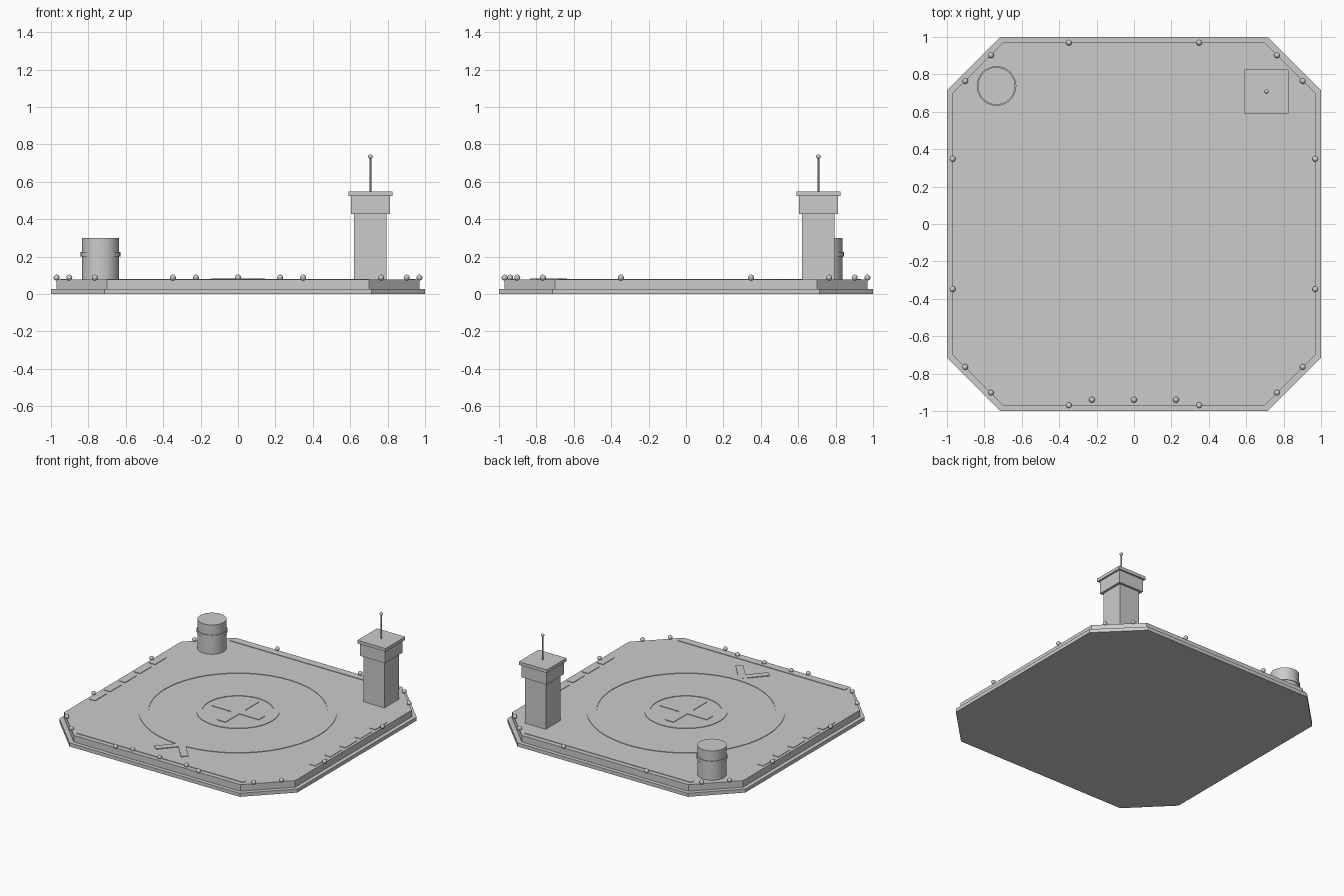
import bpy, bmesh, math
from mathutils import Matrix

if "Cube" in bpy.data.objects:
    bpy.data.objects.remove(bpy.data.objects["Cube"])

grey = bpy.data.materials.new("plain_grey")
grey.diffuse_color = (0.6, 0.6, 0.6, 1)
grey.use_nodes = True
grey.node_tree.nodes["Principled BSDF"].inputs["Base Color"].default_value = grey.diffuse_color

DECK = 0.077   # deck top height
MARK = 0.004   # thickness of raised markings


def finish(name, bm, smooth=False):
    bmesh.ops.recalc_face_normals(bm, faces=bm.faces)
    me = bpy.data.meshes.new(name)
    bm.to_mesh(me)
    bm.free()
    me.materials.append(grey)
    ob = bpy.data.objects.new(name, me)
    bpy.context.collection.objects.link(ob)
    if smooth:
        bpy.ops.object.select_all(action='DESELECT')
        ob.select_set(True)
        bpy.context.view_layer.objects.active = ob
        bpy.ops.object.shade_smooth_by_angle(angle=math.radians(35))
    return ob


def prism(name, pts, z0, z1):
    bm = bmesh.new()
    f = bm.faces.new([bm.verts.new((x, y, z0)) for x, y in pts])
    r = bmesh.ops.extrude_face_region(bm, geom=[f])
    for v in r["geom"]:
        if isinstance(v, bmesh.types.BMVert):
            v.co.z = z1
    return finish(name, bm)


def box(name, x, y, w, d, z0, z1):
    return prism(name, [(x - w/2, y - d/2), (x + w/2, y - d/2),
                        (x + w/2, y + d/2), (x - w/2, y + d/2)], z0, z1)


def octagon(h, c):
    return [(-c, -h), (c, -h), (h, -c), (h, c), (c, h), (-c, h), (-h, c), (-h, -c)]


def cylinder(name, x, y, r, z0, z1, n=32):
    bm = bmesh.new()
    bmesh.ops.create_cone(bm, cap_ends=True, segments=n, radius1=r, radius2=r, depth=z1 - z0,
                          matrix=Matrix.Translation((x, y, (z0 + z1) / 2)))
    return finish(name, bm, True)


def ball(name, x, y, z, r):
    bm = bmesh.new()
    bmesh.ops.create_uvsphere(bm, u_segments=12, v_segments=8, radius=r,
                              matrix=Matrix.Translation((x, y, z)))
    return finish(name, bm, True)


def ring(name, ro, ri, z0, z1, n=64):
    bm = bmesh.new()
    prof = [(ri, z0), (ro, z0), (ro, z1), (ri, z1)]
    loops = [[bm.verts.new((r * math.cos(t), r * math.sin(t), z)) for r, z in prof]
             for t in (2 * math.pi * i / n for i in range(n))]
    for i in range(n):
        a, b = loops[i], loops[(i + 1) % n]
        for k in range(4):
            bm.faces.new((a[k], a[(k + 1) % 4], b[(k + 1) % 4], b[k]))
    return finish(name, bm, True)


# platform
prism("base_plinth", octagon(1.0, 0.715), 0, 0.027)
prism("landing_deck", octagon(0.97, 0.70), 0.027, DECK)

# deck markings
top = DECK + MARK
ring("outer_ring", 0.683, 0.615, DECK - 0.002, top)
ring("inner_ring", 0.286, 0.246, DECK - 0.002, top)
w, l = 0.035, 0.2
prism("centre_cross", [(-w, -l), (w, -l), (w, -w), (l, -w), (l, w), (w, w),
                       (w, l), (-w, l), (-w, w), (-l, w), (-l, -w), (-w, -w)], DECK - 0.002, top)
prism("approach_chevron", [(0, -0.635), (0.145, -0.80), (0.105, -0.835), (0, -0.715),
                           (-0.105, -0.835), (-0.145, -0.80)], DECK - 0.002, top + 0.001)
for s, side in ((-1, "front"), (1, "back")):
    box(side + "_edge_strip", 0, s * 0.92, 1.4, 0.03, DECK - 0.002, top)
for s, side in ((-1, "left"), (1, "right")):
    for i in range(5):
        box(side + "_edge_dash", s * 0.925, (i - 2) * 0.18, 0.05, 0.14, DECK - 0.002, top)

# edge lamps
lamps = [(-0.225, -0.94), (0, -0.94), (0.225, -0.94)]
for sx in (-1, 1):
    for sy in (-1, 1):
        lamps += [(sx * x, sy * y) for x, y in
                  ((0.348, 0.97), (0.97, 0.348), (0.765, 0.902), (0.902, 0.765))]
for x, y in lamps:
    ball("edge_lamp", x, y, 0.088, 0.016)

# control tower
T = 0.708
box("tower_shaft", T, T, 0.174, 0.174, DECK - 0.002, 0.428)
box("tower_cabin", T, T, 0.21, 0.21, 0.428, 0.524)
box("tower_roof", T, T, 0.236, 0.236, 0.524, 0.548)
cylinder("antenna_mast", T, T, 0.005, 0.548, 0.735, 8)
ball("antenna_tip", T, T, 0.735, 0.012)

# storage tank
cylinder("storage_tank", -0.735, 0.738, 0.1, DECK - 0.002, 0.3)
cylinder("tank_band", -0.735, 0.738, 0.106, 0.2, 0.224)
